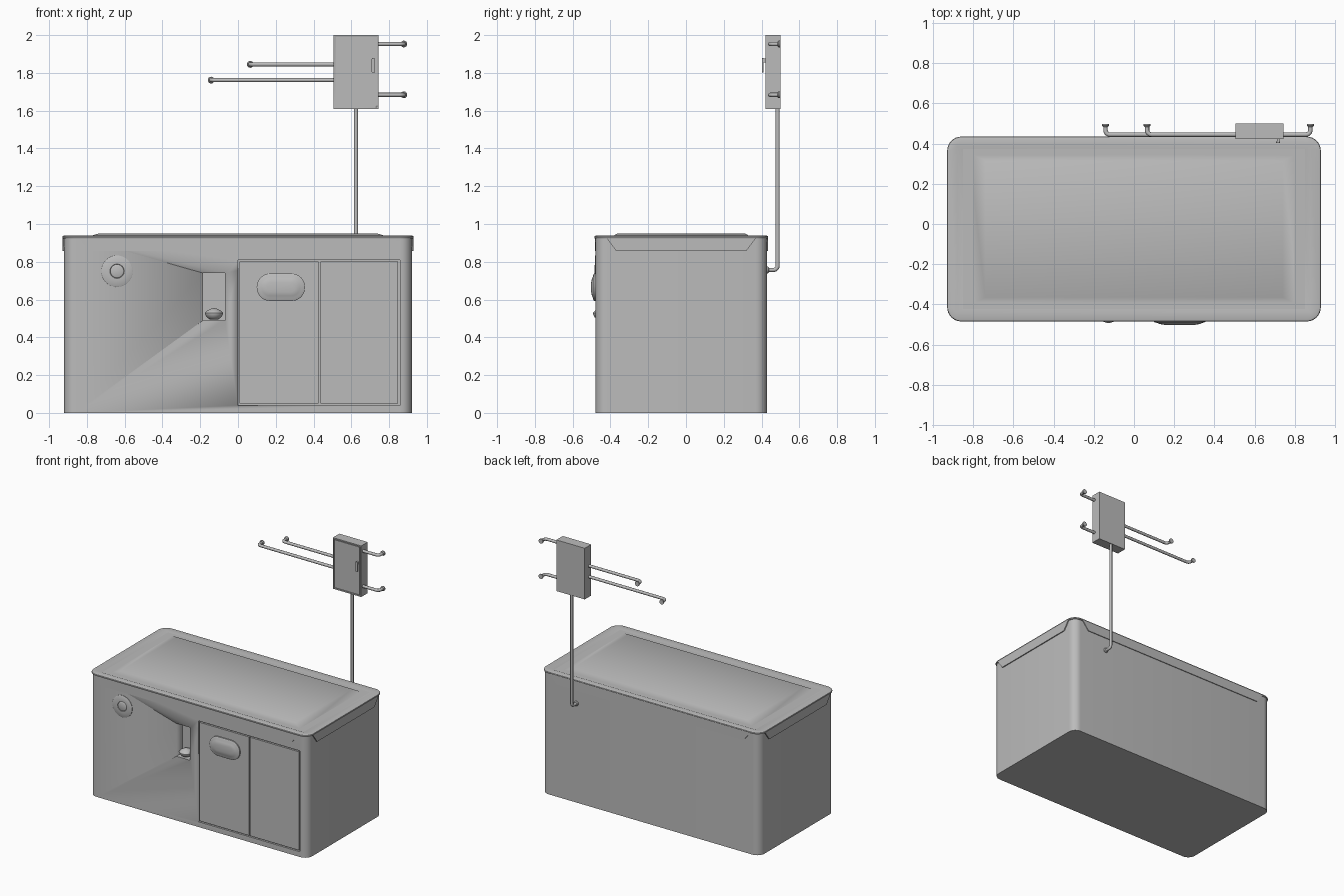
import bpy, bmesh, math
from mathutils import Vector

cube = bpy.data.objects.get("Cube")
if cube:
    bpy.data.objects.remove(cube, do_unlink=True)

grey = bpy.data.materials.new("plain grey")
grey.use_nodes = True
colour = (0.5, 0.5, 0.5, 1)
grey.diffuse_color = colour
grey.node_tree.nodes["Principled BSDF"].inputs["Base Color"].default_value = colour

CY = -0.025      # centre of the cabinet in y
FRONT = -0.478   # front face of the cabinet


def finish(name, bm, smooth=True):
    bmesh.ops.remove_doubles(bm, verts=bm.verts, dist=0.0002)
    bmesh.ops.recalc_face_normals(bm, faces=bm.faces)
    mesh = bpy.data.meshes.new(name)
    bm.to_mesh(mesh)
    bm.free()
    mesh.materials.append(grey)
    ob = bpy.data.objects.new(name, mesh)
    bpy.context.collection.objects.link(ob)
    if smooth:
        bpy.ops.object.select_all(action='DESELECT')
        ob.select_set(True)
        bpy.context.view_layer.objects.active = ob
        bpy.ops.object.shade_smooth_by_angle(angle=math.radians(35))
    return ob


def rounded_rect(hx, hy, r, n=8):
    pts = []
    for k, (sx, sy) in enumerate([(1, 1), (-1, 1), (-1, -1), (1, -1)]):
        for i in range(n + 1):
            a = math.pi / 2 * (k + i / n)
            pts.append((sx * (hx - r) + r * math.cos(a), sy * (hy - r) + r * math.sin(a)))
    return pts


def loft(name, rings):
    """Skin a list of point rings and cap both ends."""
    bm = bmesh.new()
    loops = [[bm.verts.new(p) for p in ring] for ring in rings]
    n = len(loops[0])
    for a, b in zip(loops, loops[1:]):
        for i in range(n):
            j = (i + 1) % n
            bm.faces.new((a[i], a[j], b[j], b[i]))
    bm.faces.new(loops[0])
    bm.faces.new(loops[-1])
    return finish(name, bm)


def slabs(name, levels):
    """Stack of rounded rectangles: half x, half y, corner radius, z."""
    return loft(name, [[(x, y + CY, z) for x, y in rounded_rect(hx, hy, r)]
                       for hx, hy, r, z in levels])


def front_plate(name, cx, cz, levels):
    """Stack of rounded rectangles facing the front: half x, half z, radius, y."""
    return loft(name, [[(cx + x, y, cz + z) for x, z in rounded_rect(hx, hz, r)]
                       for hx, hz, r, y in levels])


def box(name, x0, x1, y0, y1, z0, z1):
    ring = [(x0, y0), (x1, y0), (x1, y1), (x0, y1)]
    return loft(name, [[(x, y, z) for x, y in ring] for z in (z0, z1)])


def lathe(name, base, axis, profile, n=24):
    """Turn a radius/distance profile round an axis."""
    axis = Vector(axis)
    u = axis.orthogonal().normalized()
    v = axis.cross(u)
    return loft(name, [[Vector(base) + axis * d + r * (u * math.cos(t) + v * math.sin(t))
                        for t in [2 * math.pi * i / n for i in range(n)]]
                       for r, d in profile])


def pipe(name, start, corner, end, r=0.011, bend=0.022, n=12):
    """Tube with one rounded elbow and a flange on its end."""
    s, c, e = Vector(start), Vector(corner), Vector(end)
    d1, d2 = (c - s).normalized(), (e - c).normalized()
    side = d1.cross(d2)
    path = [(s, d1)]
    for i in range(7):
        a = math.pi / 2 * i / 6
        path.append((c - d1 * bend + d2 * bend + bend * (d1 * math.sin(a) - d2 * math.cos(a)),
                     d1 * math.cos(a) + d2 * math.sin(a)))
    path.append((e, d2))
    loft(name, [[p + r * (side * math.cos(t) + side.cross(d) * math.sin(t))
                 for t in [2 * math.pi * i / n for i in range(n)]] for p, d in path])
    lathe(name + "_flange", e, -d2, [(0.018, 0), (0.018, 0.008), (0.013, 0.014)], 16)


def cut(target, *cutters):
    bpy.context.view_layer.objects.active = target
    for cutter in cutters:
        mod = target.modifiers.new("cut", 'BOOLEAN')
        mod.operation, mod.solver, mod.object = 'DIFFERENCE', 'EXACT', cutter
        bpy.ops.object.modifier_apply(modifier=mod.name)
        bpy.data.objects.remove(cutter, do_unlink=True)


# Cabinet with its tap niche and door opening
cabinet = slabs("cabinet", [(0.92, 0.453, 0.06, 0), (0.92, 0.453, 0.06, 0.932)])
cut(cabinet,
    box("niche_cutter", -0.185, -0.07, -0.6, FRONT + 0.07, 0.49, 0.74),
    box("door_cutter", 0, 0.857, -0.6, FRONT + 0.015, 0.04, 0.81))

# Lid: rounded rim, groove and raised centre panel
slabs("lid", [(0.918, 0.451, 0.06, 0.922), (0.928, 0.458, 0.07, 0.924), (0.93, 0.46, 0.07, 0.93),
              (0.928, 0.458, 0.07, 0.936), (0.92, 0.45, 0.065, 0.939), (0.88, 0.413, 0, 0.938),
              (0.82, 0.38, 0, 0.925), (0.74, 0.34, 0, 0.949)])

# Tapered skirts hanging from the lid on all four sides
for s, side in ((1, "left"), (-1, "right")):
    outline = [(-0.4, 0.932), (-0.345, 0.858), (0.345, 0.858), (0.4, 0.932)]
    loft(side + "_skirt", [[(s * x, CY + y, z) for y, z in outline] for x in (0.9, 0.928)])
for y0, y1, side in ((-0.47, -0.481, "front"), (0.42, 0.434, "back")):
    outline = [(-0.85, 0.932), (-0.79, 0.858), (0.79, 0.858), (0.85, 0.932)]
    loft(side + "_skirt", [[(x, y, z) for x, z in outline] for y in (y0, y1)])

# Doors set into the opening
for name, x0, x1 in (("right_door", 0.009, 0.427), ("left_door", 0.437, 0.848)):
    box(name, x0, x1, FRONT, FRONT + 0.02, 0.049, 0.801)

# Domed pull on the right door
front_plate("door_pull", 0.227, 0.665,
            [(0.128, 0.073, 0.072, FRONT + 0.005), (0.128, 0.073, 0.072, -0.487),
             (0.121, 0.066, 0.065, -0.491), (0.112, 0.057, 0.056, -0.492),
             (0.100, 0.045, 0.044, -0.498), (0.075, 0.025, 0.024, -0.502)])

# Round gauge
lathe("gauge", (-0.64, FRONT + 0.005, 0.75), (0, -1, 0),
      [(0.083, 0), (0.083, 0.008), (0.080, 0.01), (0.038, 0.01), (0.036, 0.007),
       (0.034, 0.01), (0.03, 0.012)], 40)

# Tap: a domed spout on a short stem in the niche
TAP = (-0.127, FRONT + 0.033, 0.49)
lathe("tap_bowl", TAP, (0, 0, 1),
      [(0.02, 0.004), (0.038, 0.016), (0.048, 0.034), (0.048, 0.039),
       (0.038, 0.05), (0.02, 0.06), (0.006, 0.064)])
lathe("tap_stem", (-0.127, FRONT + 0.07, 0.53), (0, -1, 0), [(0.014, 0), (0.014, 0.05)], 12)

# Switch box with a framed front and a handle
switch_box = box("switch_box", 0.505, 0.745, 0.422, 0.5, 1.61, 2.0)
cut(switch_box, box("panel_cutter", 0.515, 0.735, 0.4, 0.428, 1.62, 1.99))
box("switch_door", 0.518, 0.732, 0.422, 0.44, 1.623, 1.987)
front_plate("switch_handle", 0.717, 1.84,
            [(0.009, 0.038, 0.004, 0.411), (0.009, 0.038, 0.004, 0.403)])
box("switch_handle_stem", 0.711, 0.723, 0.408, 0.425, 1.855, 1.875)

# Pipes
pipe("riser_pipe", (0.625, 0.485, 1.62), (0.625, 0.485, 0.757), (0.625, 0.425, 0.757))
for name, x0, x1, z in (("upper_left_pipe", 0.73, 0.878, 1.953),
                        ("lower_left_pipe", 0.73, 0.878, 1.684),
                        ("upper_right_pipe", 0.52, 0.065, 1.845),
                        ("lower_right_pipe", 0.52, -0.142, 1.762)):
    pipe(name, (x0, 0.445, z), (x1, 0.445, z), (x1, 0.498, z))
